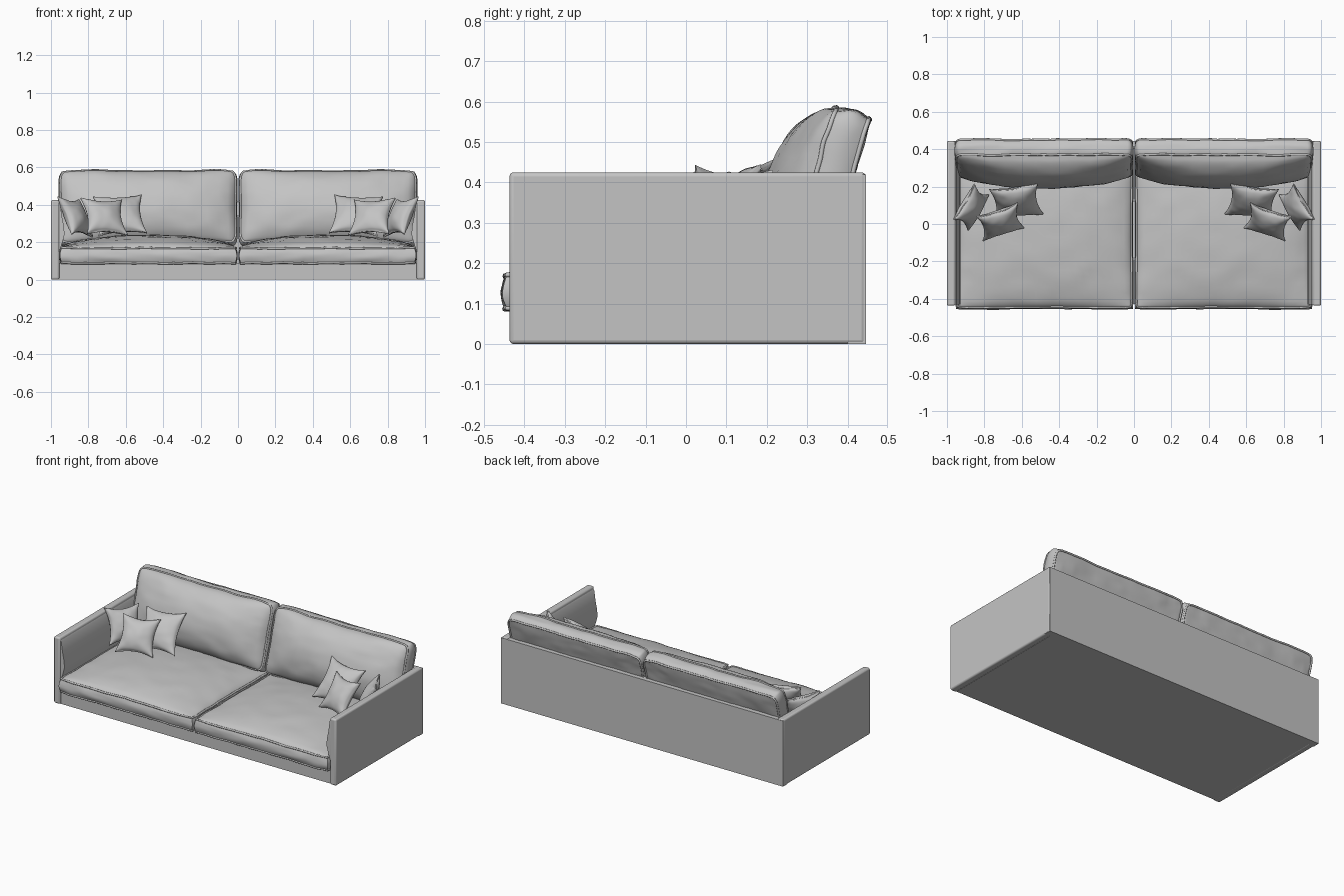
import bpy
import bmesh
import math
from mathutils import Matrix, Vector, noise

if "Cube" in bpy.data.objects:
    bpy.data.objects.remove(bpy.data.objects["Cube"], do_unlink=True)

fabric = bpy.data.materials.new("light_grey_fabric")
fabric.use_nodes = True
GREY = (0.55, 0.55, 0.55, 1)
fabric.diffuse_color = GREY
fabric.node_tree.nodes["Principled BSDF"].inputs["Base Color"].default_value = GREY


def finish(name, bm, mirror=False, angle=40):
    """Turn a bmesh into a shaded object, optionally mirrored across x."""
    bmesh.ops.recalc_face_normals(bm, faces=bm.faces)
    mesh = bpy.data.meshes.new(name)
    bm.to_mesh(mesh)
    bm.free()
    mesh.materials.append(fabric)
    obj = bpy.data.objects.new(name, mesh)
    bpy.context.collection.objects.link(obj)
    bpy.ops.object.select_all(action="DESELECT")
    obj.select_set(True)
    bpy.context.view_layer.objects.active = obj
    bpy.ops.object.shade_smooth_by_angle(angle=math.radians(angle))
    if mirror:
        mod = obj.modifiers.new("mirror", "MIRROR")
        mod.use_mirror_merge = False
    return obj


def box(name, low, high, mirror=False, bevel=0.0):
    low, high = Vector(low), Vector(high)
    bm = bmesh.new()
    bmesh.ops.create_cube(bm, size=1)
    for v in bm.verts:
        v.co = (low + high) / 2 + v.co * (high - low)
    obj = finish(name, bm, mirror)
    if bevel:
        mod = obj.modifiers.new("bevel", "BEVEL")
        mod.width, mod.segments = bevel, 3
    return obj


def cushion(name, half, matrix, front, back, pinch, rounding, wrinkle, piping=0.0):
    """Stuffed box: domed faces, pulled-in edges, wrinkles and piped seams."""
    hx, hy, hz = half
    seed = Vector((matrix.translation.x * 7, matrix.translation.y * 5, 3))

    def shape(u, v, w):
        shrink = 1 - rounding * abs(u * v) ** 8
        x = u * shrink * (hx - pinch * (1 - v * v))
        y = v * shrink * (hy - pinch * (1 - u * u))
        puff = (1 - w * w) * 0.25 * hz
        x += puff * u ** 7
        y += puff * v ** 7
        inside = max(0, (1 - u * u) * (1 - v * v))
        z = w * hz + w * (front if w > 0 else back) * inside ** 0.55
        p = Vector((x, y, z))
        # Broad sag plus finer creases concentrated near the seams
        z_fold = noise.noise(p * 9 + seed) + 0.6 * noise.noise(p * 24 + seed)
        y_fold = noise.noise(Vector((x * 8, w, 2)) + seed)
        return p + Vector((0, y_fold * wrinkle * abs(v), z_fold * wrinkle))

    bm = bmesh.new()
    bmesh.ops.create_cube(bm, size=2)
    bmesh.ops.subdivide_edges(bm, edges=bm.edges[:], cuts=27, use_grid_fill=True)
    for v in bm.verts:
        # Denser spacing close to the edges
        u, t = (math.sin(c * math.pi / 2) * 0.5 + c * 0.5 for c in v.co.xy)
        v.co = shape(u, t, v.co.z)

    # Piping swept along the two seams
    if piping:
        steps = [i / 14 - 1 for i in range(28)]
        loop = ([(s, -1) for s in steps] + [(1, s) for s in steps]
                + [(-s, 1) for s in steps] + [(-1, -s) for s in steps])
        for w in (-1, 1):
            rings = []
            for u, t in loop:
                centre = shape(u, t, w)
                out = Vector((u ** 9 / hx, t ** 9 / hy, 0)).normalized()
                rings.append([bm.verts.new(
                    centre + piping * (math.cos(a) * out + Vector((0, 0, math.sin(a)))))
                    for a in (k * math.tau / 8 for k in range(8))])
            for i, ring in enumerate(rings):
                prev = rings[i - 1]
                for k in range(8):
                    bm.faces.new((prev[k - 1], prev[k], ring[k], ring[k - 1]))
    bm.transform(matrix)
    return finish(name, bm, True, 60)


def pose(loc, lean=None, yaw=0, roll=0):
    """Stand a flat cushion up, leaning backwards, then turn it."""
    m = Matrix.Translation(loc)
    if lean is not None:
        m = (m @ Matrix.Rotation(math.radians(yaw), 4, "Z")
             @ Matrix.Rotation(math.radians(90 - lean), 4, "X")
             @ Matrix.Rotation(math.radians(roll), 4, "Z"))
    return m


# Frame: plinth, back panel and arms
box("base", (-0.96, -0.425, 0), (0.96, 0.44, 0.088))
box("back_panel", (-0.998, 0.4, 0), (0.998, 0.445, 0.42))
box("arms", (0.955, -0.437, 0), (1.0, 0.444, 0.425), True, 0.01)

# Soft inner lining of the arms
profile = [(0.962, 0.418), (0.95, 0.4), (0.942, 0.34), (0.93, 0.28),
           (0.928, 0.24), (0.938, 0.2), (0.955, 0.15), (0.965, 0.1)]
bm = bmesh.new()
face = bm.faces.new([bm.verts.new((x, -0.43, z)) for x, z in profile])
extruded = bmesh.ops.extrude_face_region(bm, geom=[face])["geom"]
for v in extruded:
    if isinstance(v, bmesh.types.BMVert):
        v.co.y = 0.4
finish("arm_lining", bm, True)

# Large cushions
cushion("seat_cushions", (0.472, 0.422, 0.04), pose((0.479, -0.03, 0.128)),
        0.072, 0.0, 0.008, 0.02, 0.004, 0.006)
cushion("back_cushions", (0.474, 0.205, 0.043), pose((0.481, 0.353, 0.378), 17),
        0.115, 0.008, 0.008, 0.05, 0.005, 0.006)

# Scatter cushions: half width, position, lean, yaw, roll
scatter = {
    "scatter_cushion_back": (0.13, (0.63, 0.12, 0.345), 38, -4, -4),
    "scatter_cushion_front": (0.115, (0.715, 0.01, 0.335), 35, -20, 3),
    "scatter_cushion_side": (0.11, (0.87, 0.09, 0.335), 25, -62, 4),
}
for name, (size, loc, lean, yaw, roll) in scatter.items():
    cushion(name, (size, size, 0.005), pose(loc, lean, yaw, roll),
            0.045, 0.04, 0.022, 0.0, 0.004)
